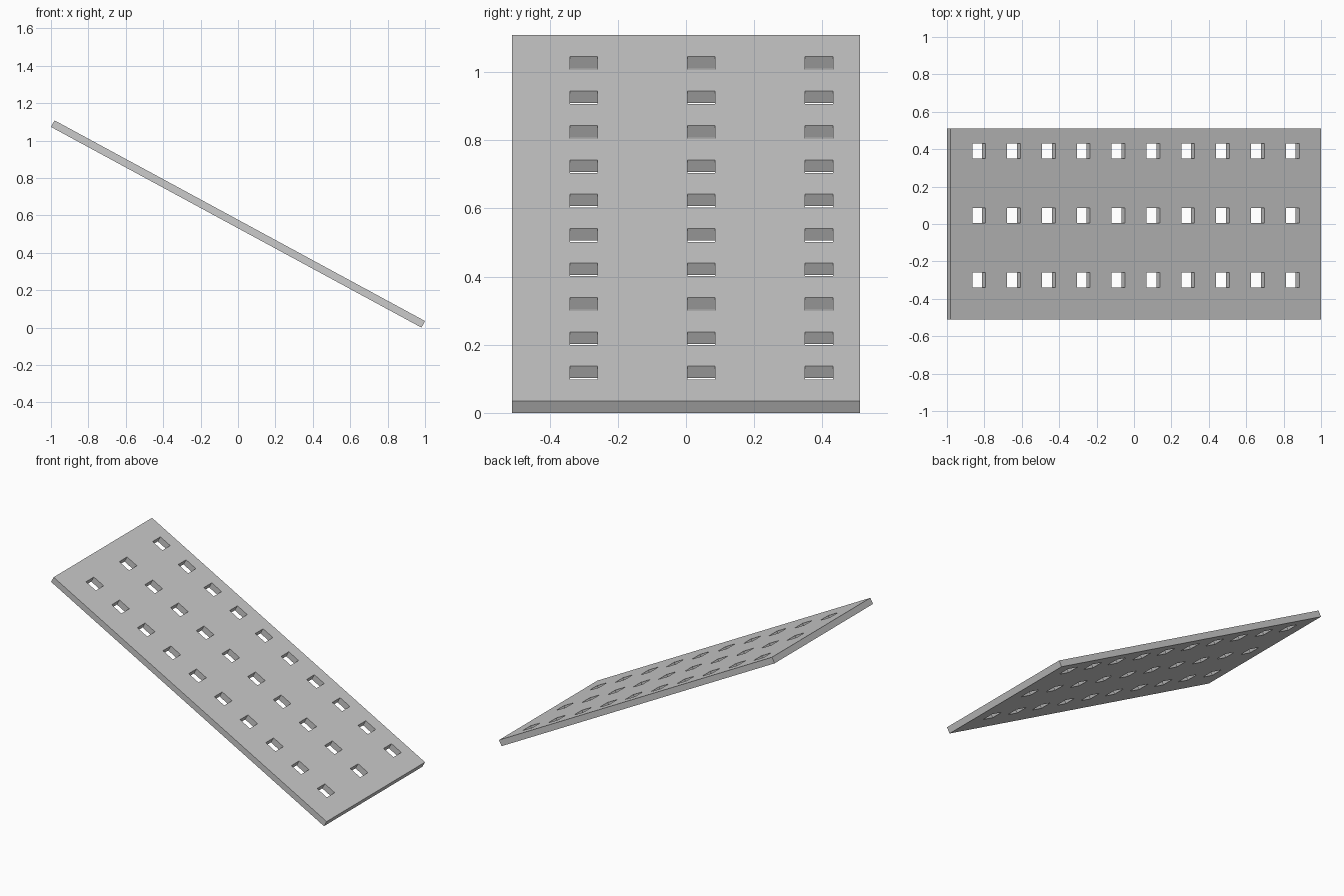
import bpy, bmesh
from math import radians
from mathutils import Matrix

if "Cube" in bpy.data.objects:
    bpy.data.objects.remove(bpy.data.objects["Cube"])

LENGTH, WIDTH, THICK = 2.253, 1.02, 0.04
TILT = radians(28.44)
HOLE = 0.081
PITCH = 0.2119
hole_x = [(i - 4.5) * PITCH for i in range(10)]
hole_y = [-0.30, 0.0447, 0.39]


def cuts(size, centres):
    """Grid lines along one axis: both ends plus both sides of every hole."""
    lines = [-size / 2]
    for c in centres:
        lines += [c - HOLE / 2, c + HOLE / 2]
    return lines + [size / 2]


xs, ys = cuts(LENGTH, hole_x), cuts(WIDTH, hole_y)

# Perforated sheet: every grid cell gets a face except the holes
bm = bmesh.new()
grid = [[bm.verts.new((x, y, -THICK / 2)) for y in ys] for x in xs]
for i in range(len(xs) - 1):
    for j in range(len(ys) - 1):
        if i % 2 and j % 2:
            continue
        bm.faces.new((grid[i][j], grid[i + 1][j], grid[i + 1][j + 1], grid[i][j + 1]))

# Thicken into a plate with open holes
bottom = bm.faces[:]
result = bmesh.ops.extrude_face_region(bm, geom=bottom, use_keep_orig=True)
top = [g for g in result["geom"] if isinstance(g, bmesh.types.BMVert)]
bmesh.ops.translate(bm, verts=top, vec=(0, 0, THICK))
bmesh.ops.recalc_face_normals(bm, faces=bm.faces[:])

# Tilt down towards +x and rest the lower edge on the ground
bmesh.ops.transform(bm, matrix=Matrix.Rotation(TILT, 4, 'Y'), verts=bm.verts[:])
low = min(v.co.z for v in bm.verts)
bmesh.ops.translate(bm, verts=bm.verts[:], vec=(0, 0, -low))

mesh = bpy.data.meshes.new("perforated_ramp")
bm.to_mesh(mesh)
bm.free()
ramp = bpy.data.objects.new("perforated_ramp", mesh)
bpy.context.collection.objects.link(ramp)
